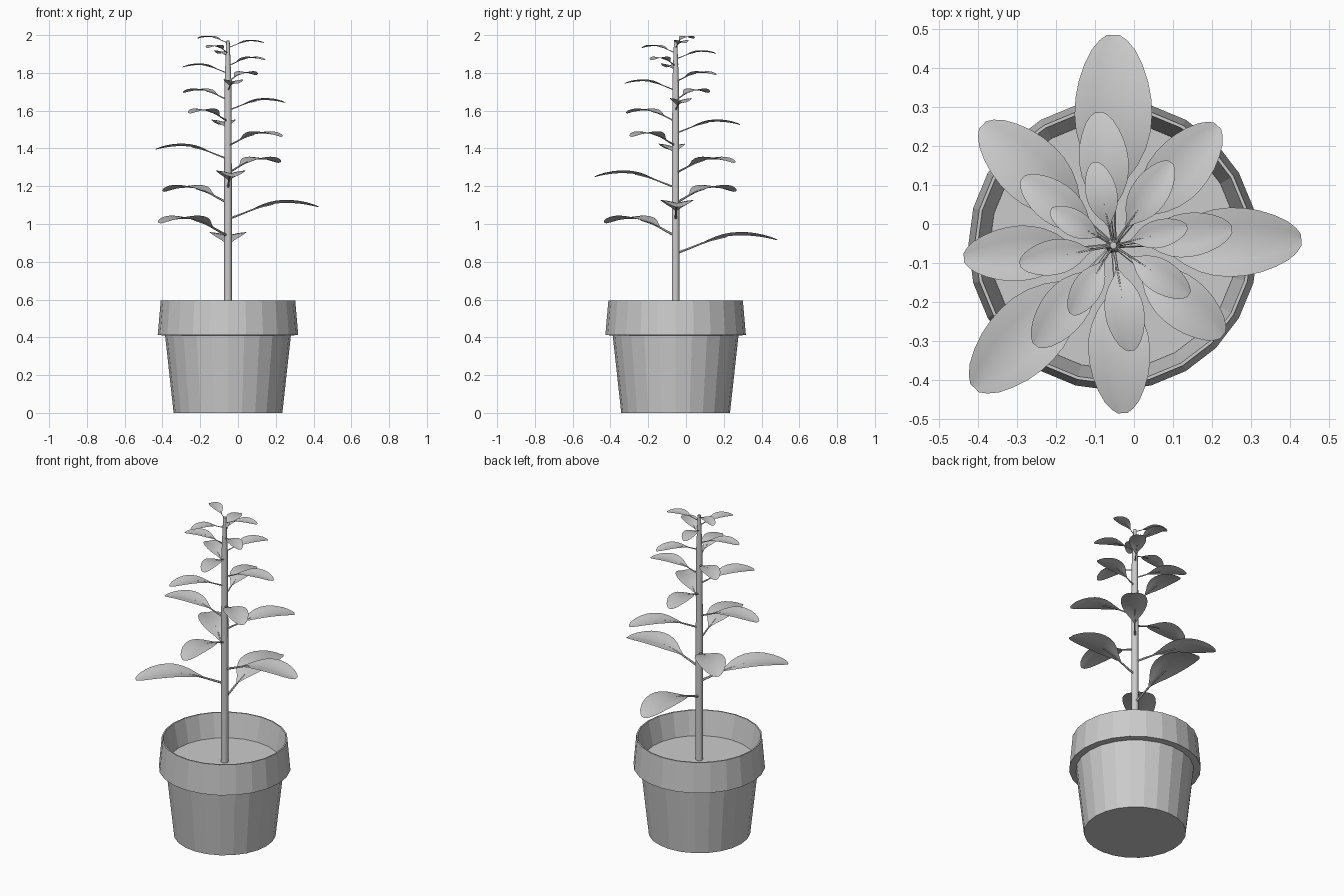
import bpy, bmesh, math
from mathutils import Vector, Matrix

if "Cube" in bpy.data.objects:
    bpy.data.objects.remove(bpy.data.objects["Cube"])

CX, CY = -0.053, -0.055      # plant axis
SIDES = 24


def finish(bm, name, smooth=None):
    bmesh.ops.remove_doubles(bm, verts=bm.verts, dist=1e-5)
    me = bpy.data.meshes.new(name)
    bm.to_mesh(me)
    bm.free()
    ob = bpy.data.objects.new(name, me)
    bpy.context.collection.objects.link(ob)
    if smooth:
        bpy.ops.object.select_all(action='DESELECT')
        ob.select_set(True)
        bpy.context.view_layer.objects.active = ob
        bpy.ops.object.shade_smooth_by_angle(angle=math.radians(smooth))
    return ob


def lathe(name, profile, sides, smooth=None):
    """Revolve (radius, z) points around the plant axis."""
    bm = bmesh.new()
    vs = [bm.verts.new((r, 0, z)) for r, z in profile]
    es = [bm.edges.new(p) for p in zip(vs, vs[1:])]
    bmesh.ops.spin(bm, geom=vs + es, cent=(0, 0, 0), axis=(0, 0, 1),
                   angle=2 * math.pi, steps=sides, use_duplicate=False)
    bmesh.ops.remove_doubles(bm, verts=bm.verts, dist=1e-5)
    bmesh.ops.recalc_face_normals(bm, faces=bm.faces)
    ob = finish(bm, name, smooth)
    ob.location = (CX, CY, 0)
    return ob


def interp(points, t):
    for (a, va), (b, vb) in zip(points, points[1:]):
        if t <= b:
            return va + (vb - va) * (t - a) / (b - a)
    return points[-1][1]


# Pot with overhanging rim, and the soil inside it
lathe("pot", [(0, 0), (0.288, 0), (0.333, 0.41), (0.372, 0.412), (0.356, 0.595),
              (0.348, 0.595), (0.316, 0.44), (0, 0.44)], SIDES)
lathe("soil", [(0.317, 0.45), (0, 0.45)], SIDES)

# Stem
lathe("stem", [(0.021, 0.44), (0.02, 1.3), (0.018, 1.75), (0.009, 1.97), (0, 1.972)], 10, 40)

# Leaf curves, as fractions of leaf length
RISE = [(0.0, -0.01), (0.15, 0.048), (0.25, 0.088), (0.35, 0.122), (0.45, 0.148),
        (0.55, 0.163), (0.65, 0.168), (0.75, 0.163), (0.85, 0.15), (0.93, 0.134), (1.0, 0.118)]
WIDTH = [(0.23, 0.012), (0.3, 0.055), (0.38, 0.115), (0.46, 0.155), (0.54, 0.177),
         (0.62, 0.184), (0.7, 0.18), (0.78, 0.165), (0.86, 0.138), (0.93, 0.103),
         (0.975, 0.065), (1.0, 0.03)]
CROSS = [(-1, 0.2), (-0.5, 0.13), (0, 0), (0.5, 0.13), (1, 0.2)]


def leaf(name, length, z, angle):
    bm = bmesh.new()
    # Blade: shallow folded surface
    rows = []
    for t, w in WIDTH:
        h = interp(RISE, t)
        rows.append([bm.verts.new((t * length, s * w * length, z + (h + f * w * 0.9) * length))
                     for s, f in CROSS])
    for a, b in zip(rows, rows[1:]):
        for i in range(len(CROSS) - 1):
            bm.faces.new((a[i], b[i], b[i + 1], a[i + 1]))
    # Stalk: thin tapered tube from stem into blade
    rings = []
    for t in (0.0, 0.15, 0.25, 0.35, 0.5):
        r = (0.015 - 0.018 * t) * length
        c = Vector((t * length, 0, z + (interp(RISE, t) - 0.003) * length))
        rings.append([bm.verts.new(c + Vector((0, r * math.cos(k * math.pi / 3),
                                               r * math.sin(k * math.pi / 3)))) for k in range(6)])
    for a, b in zip(rings, rings[1:]):
        for k in range(6):
            bm.faces.new((a[k], a[k - 1], b[k - 1], b[k]))
    bmesh.ops.transform(bm, verts=bm.verts,
                        matrix=Matrix.Translation((CX, CY, 0)) @ Matrix.Rotation(angle, 4, 'Z'))
    finish(bm, name, 50)


# Leaves spiral up the stem, getting shorter and closer together
for k in range(20):
    leaf(f"leaf_{k + 1:02d}", 0.54 * math.exp(-0.0565 * k),
         0.85 + 0.0945 * k - 0.0019 * k * k, math.radians(90 + 135.8 * k))
